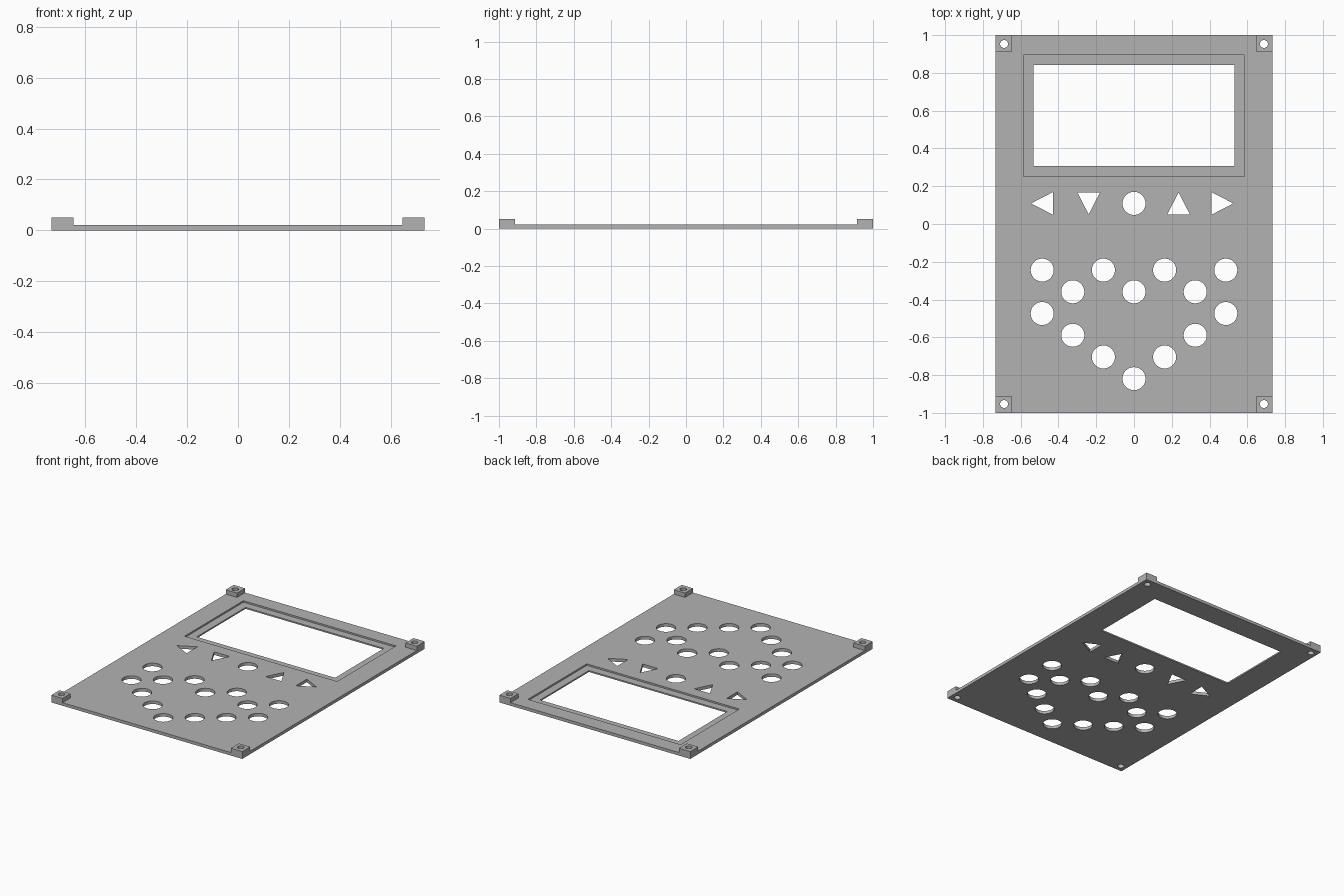
import bpy
import bmesh
import math

cube = bpy.data.objects.get("Cube")
if cube:
    bpy.data.objects.remove(cube, do_unlink=True)

HALF_X, HALF_Y = 0.733, 1.0
PLATE_TOP, POST_TOP = 0.021, 0.051
POST = 0.087
HOLE_R = 0.061
KEY_Y = 0.109

grey = bpy.data.materials.new("panel grey")
grey.use_nodes = True
colour = (0.45, 0.45, 0.45, 1)
grey.diffuse_color = colour
grey.node_tree.nodes["Principled BSDF"].inputs["Base Color"].default_value = colour


def rect(x0, x1, y0, y1):
    return [(x0, y0), (x1, y0), (x1, y1), (x0, y1)]


def circle(x, y, r, n=48):
    return [(x + r * math.cos(math.tau * i / n), y + r * math.sin(math.tau * i / n))
            for i in range(n)]


def triangle(x, y, turn):
    """Arrow outline centred on its bounding box, pointing along turn degrees."""
    c, s = math.cos(math.radians(turn)), math.sin(math.radians(turn))
    pts = [(0.058, 0), (-0.058, 0.06), (-0.058, -0.06)]
    return [(x + px * c - py * s, y + px * s + py * c) for px, py in pts]


def prisms(name, outlines, z0, z1):
    """One object holding an upright prism for every outline."""
    bm = bmesh.new()
    for pts in outlines:
        face = bm.faces.new([bm.verts.new((x, y, z0)) for x, y in pts])
        new = bmesh.ops.extrude_face_region(bm, geom=[face])["geom"]
        bmesh.ops.translate(bm, vec=(0, 0, z1 - z0),
                            verts=[v for v in new if isinstance(v, bmesh.types.BMVert)])
    bmesh.ops.recalc_face_normals(bm, faces=bm.faces)
    mesh = bpy.data.meshes.new(name)
    bm.to_mesh(mesh)
    bm.free()
    mesh.materials.append(grey)
    obj = bpy.data.objects.new(name, mesh)
    bpy.context.collection.objects.link(obj)
    return obj


def cut(obj, *cutters):
    bpy.context.view_layer.objects.active = obj
    for cutter in cutters:
        mod = obj.modifiers.new("cut", "BOOLEAN")
        mod.operation = "DIFFERENCE"
        mod.solver = "EXACT"
        mod.object = cutter
        bpy.ops.object.modifier_apply(modifier=mod.name)


# Display window
openings = [rect(-0.531, 0.531, 0.306, 0.841)]

# Arrow keys and centre key
for x, turn in ((-0.487, 180), (-0.24, -90), (0.236, 90), (0.468, 0)):
    openings.append(triangle(x, KEY_Y, turn))
openings.append(circle(0, KEY_Y, HOLE_R))

# Round keys, staggered on a grid of columns and rows
COL, ROW = 0.162, 0.115
pattern = [(0, 1), (0, 3), (1, 0), (1, 2), (2, 3), (3, 2), (4, 1), (5, 0)]
for row, col in pattern:
    for side in ((1, -1) if col else (1,)):
        openings.append(circle(side * col * COL, -0.244 - row * ROW, HOLE_R))

# Screw holes through the corner posts
corners = [(sx, sy) for sx in (-1, 1) for sy in (-1, 1)]
screws = [circle(sx * 0.688, sy * 0.953, 0.021, 32) for sx, sy in corners]

opening_cutter = prisms("opening_cutter", openings + screws, -0.1, 0.2)
recess_cutter = prisms("recess_cutter", [rect(-0.586, 0.586, 0.251, 0.896)], 0.01, 0.2)

# Front panel with a stepped window rim
panel = prisms("front_panel", [rect(-HALF_X, HALF_X, -HALF_Y, HALF_Y)], 0, PLATE_TOP)
cut(panel, recess_cutter, opening_cutter)

# Corner posts
posts = []
for sx, sy in corners:
    xs = sorted((sx * HALF_X, sx * (HALF_X - POST)))
    ys = sorted((sy * HALF_Y, sy * (HALF_Y - POST)))
    name = ("back" if sy > 0 else "front") + ("_left" if sx > 0 else "_right") + "_post"
    post = prisms(name, [rect(*xs, *ys)], PLATE_TOP, POST_TOP)
    cut(post, opening_cutter)
    posts.append(post)

for cutter in (opening_cutter, recess_cutter):
    bpy.data.objects.remove(cutter, do_unlink=True)

# Smooth round hole walls, crisp edges elsewhere
for obj in [panel] + posts:
    bpy.ops.object.select_all(action="DESELECT")
    obj.select_set(True)
    bpy.context.view_layer.objects.active = obj
    bpy.ops.object.shade_smooth_by_angle(angle=math.radians(30))
